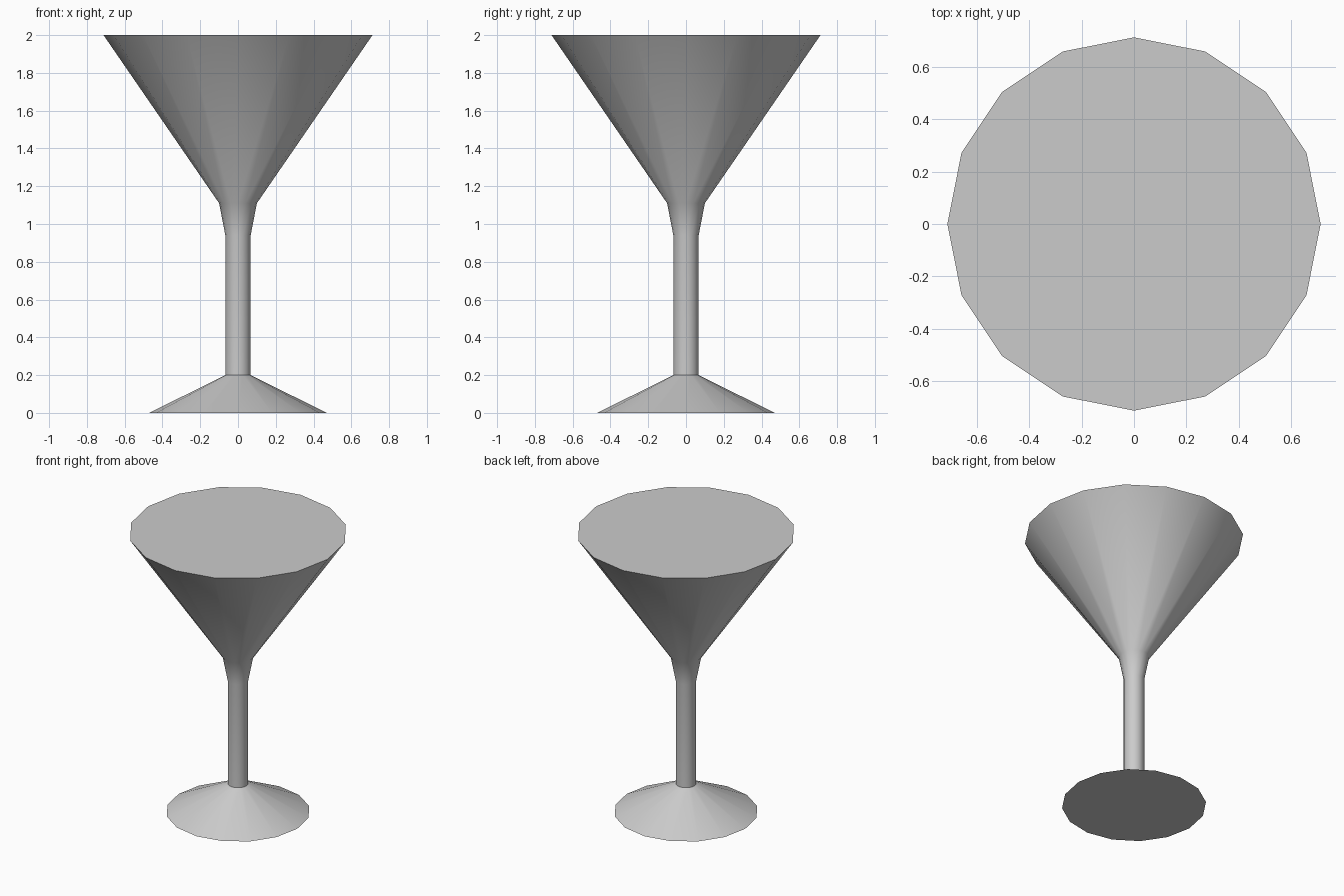
import bpy, bmesh
from math import cos, sin, pi, radians

if "Cube" in bpy.data.objects:
    bpy.data.objects.remove(bpy.data.objects["Cube"])

SIDES = 16


def lathe(name, profile):
    """Turn a (radius, height) profile around z and cap both ends."""
    bm = bmesh.new()
    rings = [[bm.verts.new((r * cos(2 * pi * i / SIDES), r * sin(2 * pi * i / SIDES), z))
              for i in range(SIDES)] for r, z in profile]
    for low, high in zip(rings, rings[1:]):
        for i in range(SIDES):
            j = (i + 1) % SIDES
            bm.faces.new((low[i], low[j], high[j], high[i]))
    bm.faces.new(rings[0][::-1])
    bm.faces.new(rings[-1])
    mesh = bpy.data.meshes.new(name)
    bm.to_mesh(mesh)
    bm.free()
    obj = bpy.data.objects.new(name, mesh)
    bpy.context.collection.objects.link(obj)
    bpy.ops.object.select_all(action='DESELECT')
    obj.select_set(True)
    bpy.context.view_layer.objects.active = obj
    bpy.ops.object.shade_smooth_by_angle(angle=radians(30))
    return obj


# Foot, stem, flared neck and filled conical bowl in one continuous turned surface
lathe("cocktail_glass", [
    (0.47, 0.0),     # foot rim
    (0.067, 0.2),    # foot meets stem
    (0.067, 0.94),   # stem top
    (0.10, 1.11),    # neck flare
    (0.712, 2.0),    # bowl rim
])
